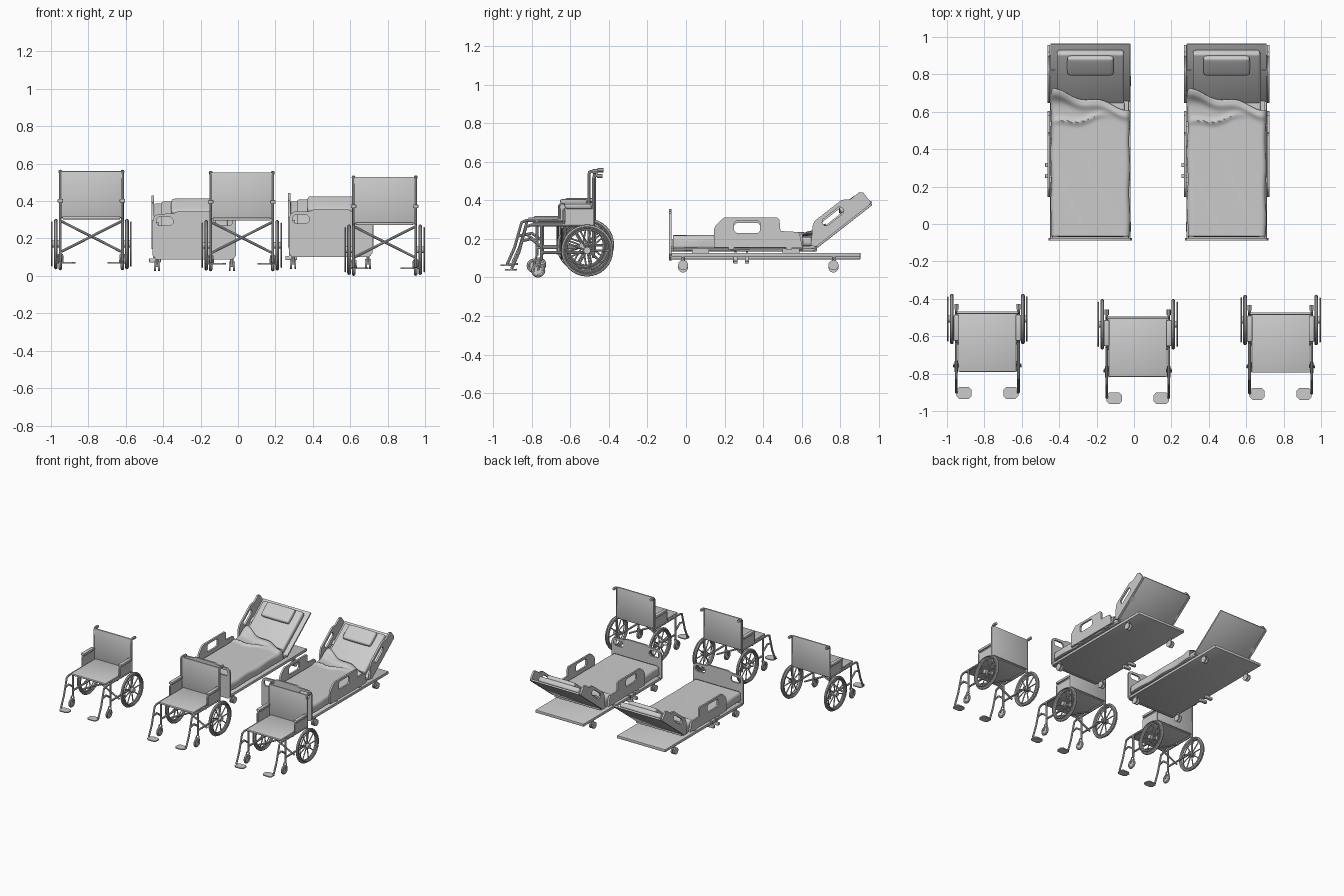
import bpy, bmesh, math
from mathutils import Matrix, Vector

if "Cube" in bpy.data.objects:
    bpy.data.objects.remove(bpy.data.objects["Cube"])

T = Matrix.Translation
SIDES = (-1, 1)

def box(name, M, lo, hi, bevel=0.0, seg=2):
    lo, hi = Vector(lo), Vector(hi)
    bm = bmesh.new()
    bmesh.ops.create_cube(bm, size=1)
    bmesh.ops.transform(bm, matrix=T((lo + hi) / 2) @ Matrix.Diagonal((*[abs(v) for v in hi - lo], 1)), verts=bm.verts)
    if bevel:
        bmesh.ops.bevel(bm, geom=bm.edges[:], offset=bevel, segments=seg, profile=0.5, affect='EDGES')
    bm.transform(M)
    me = bpy.data.meshes.new(name)
    bm.to_mesh(me)
    bm.free()
    ob = bpy.data.objects.new(name, me)
    bpy.context.collection.objects.link(ob)
    return ob

def curve_mesh(name, M, splines, cyclic, **props):
    cu = bpy.data.curves.new(name, 'CURVE')
    for k, v in props.items():
        setattr(cu, k, v)
    for pts in splines:
        sp = cu.splines.new('POLY')
        sp.points.add(len(pts) - 1)
        for p, c in zip(sp.points, pts):
            p.co = (*c, 1) if len(c) == 3 else (*c, 0, 1)
        sp.use_cyclic_u = cyclic
    ob = bpy.data.objects.new(name, cu)
    bpy.context.collection.objects.link(ob)
    bpy.ops.object.select_all(action='DESELECT')
    bpy.context.view_layer.objects.active = ob
    ob.select_set(True)
    bpy.ops.object.convert(target='MESH')
    ob = bpy.context.object
    ob.name = name
    ob.data.transform(M)
    return ob

def tube(name, M, splines, r, cyclic=False):
    return curve_mesh(name, M, splines, cyclic, dimensions='3D', bevel_depth=r,
                      bevel_resolution=2, use_fill_caps=True)

def plate(name, M, splines, t):
    # flat outline with holes, thickened along local z
    return curve_mesh(name, M, splines, True, dimensions='2D', fill_mode='BOTH', extrude=t / 2)

def ring(x, y, z, r, n=32):
    return [(x, y + r * math.cos(2 * math.pi * i / n), z + r * math.sin(2 * math.pi * i / n)) for i in range(n)]

def slot(x0, x1, y0, y1, c=0.012):
    return [(x0 + c, y0), (x1 - c, y0), (x1, y0 + c), (x1, y1 - c), (x1 - c, y1),
            (x0 + c, y1), (x0, y1 - c), (x0, y0 + c)]

def side_plane(x):   # outline (u, v) -> (y, z) at this x
    return Matrix(((0, 0, 1, x), (1, 0, 0, 0), (0, 1, 0, 0), (0, 0, 0, 1)))

def disc(name, M, x, y, z, r, t, n=24):
    return plate(name, M @ side_plane(x), [[p[1:] for p in ring(0, y, z, r, n)]], t)

def wheelchair(M):
    wy, wz = -0.508, 0.14
    # fabric seat and back
    box("seat", M, (-0.155, -0.79, 0.272), (0.155, -0.475, 0.288), 0.005)
    box("back_rest", M, (-0.165, -0.481, 0.28), (0.165, -0.467, 0.53), 0.005)
    # folding cross brace
    for s in SIDES:
        y = -0.63 + s * 0.008
        tube("cross_brace", M, [[(-s * 0.16, y, 0.262), (s * 0.16, y, 0.10)]], 0.007)
    for s in SIDES:
        # large wheel: tyre, rim, hand rim, spokes, hub
        x = s * 0.19
        tube("tyre", M, [ring(x, wy, wz, 0.125)], 0.010, True)
        tube("wheel_rim", M, [ring(x, wy, wz, 0.110)], 0.006, True)
        tube("hand_rim", M, [ring(s * 0.211, wy, wz, 0.117)], 0.004, True)
        tube("spokes", M, [[(x, wy, wz), p] for p in ring(x, wy, wz, 0.112, 9)], 0.0045)
        disc("wheel_hub", M, s * 0.19, wy, wz, 0.018, 0.045)
        # tubular side frame with push handle
        fx = s * 0.166
        tube("side_frame", M, [
            [(fx, -0.475, 0.10), (fx, -0.475, 0.515), (fx, -0.465, 0.527), (fx, -0.43, 0.527)],
            [(fx, -0.475, 0.272), (fx, -0.80, 0.272), (fx, -0.825, 0.262), (fx, -0.862, 0.13), (fx, -0.90, 0.045)],
            [(fx, -0.475, 0.13), (fx, -0.745, 0.13)],
            [(fx, -0.745, 0.272), (fx, -0.745, 0.09)],
            [(fx, -0.745, 0.16), (fx, -0.80, 0.20), (fx, -0.845, 0.19)],
            [(fx, wy, wz), (fx, -0.475, wz)]], 0.0075)
        tube("push_grip", M, [[(fx, -0.458, 0.527), (fx, -0.428, 0.527)]], 0.011)
        # arm rest with skirt guard
        tube("arm_frame", M, [[(fx, -0.63, 0.27), (fx, -0.63, 0.35), (fx, -0.615, 0.362), (fx, -0.475, 0.362)]], 0.006)
        box("arm_guard", M, (fx - 0.004, -0.622, 0.275), (fx + 0.004, -0.48, 0.355))
        box("arm_pad", M, (fx - 0.015, -0.625, 0.362), (fx + 0.015, -0.485, 0.382), 0.006)
        # front caster and fork
        tube("caster_tyre", M, [ring(fx, -0.762, 0.037, 0.028, 20)], 0.009, True)
        disc("caster_disc", M, fx, -0.762, 0.037, 0.026, 0.008)
        for d in SIDES:
            tube("caster_fork", M, [[(fx + d * 0.013, -0.762, 0.037), (fx + d * 0.011, -0.75, 0.082),
                                     (fx, -0.747, 0.09)]], 0.005)
        # foot plate
        a, b = sorted((s * 0.085, s * 0.166))
        plate("foot_plate", M @ T((0, 0, 0.04)), [slot(a, b, -0.935, -0.872, 0.015)], 0.008)

def top_z(y):
    # top of the mattress: flat, then rising with the back section
    d = (0.188 + (y - 0.626) * 0.78) - 0.205
    return 0.205 + (d + math.sqrt(d * d + 0.0004)) / 2

def blanket(M):
    nu, nv = 48, 64
    bm = bmesh.new()
    bmesh.ops.create_grid(bm, x_segments=nu, y_segments=nv, size=1)
    for v in bm.verts:
        u, t = v.co.x, (v.co.y + 1) / 2
        end = 0.665 - 0.065 * u + 0.012 * math.sin(7 * u) - 0.05 * max(0, -u - 0.75) * 4
        y = -0.068 + t * (end + 0.068)
        s = abs(u) * 0.265
        over = max(0, s - 0.185)
        ang = min(over / 0.025, math.pi / 2)
        x = min(s, 0.185) + 0.025 * math.sin(ang) + 0.004 * math.sin(y * 23 + u) * min(1, over * 20)
        drop = 0.025 * (1 - math.cos(ang)) + max(0, over - 0.039)
        edge = end - y
        fold = 0.014 * math.exp(-((edge - 0.03) / 0.02) ** 2)                      # turned over hem
        crease = 0.014 * math.exp(-((edge - 0.10 + 0.10 * u) / 0.014) ** 2) * max(0, math.cos(2 * u + 0.6))
        wave = 0.0025 * math.sin(9 * u + 14 * y) * t
        v.co = (math.copysign(x, u), y, top_z(y) + 0.008 - drop + (fold + crease + wave) * (1 - min(1, over * 12)))
    bm.transform(M)
    me = bpy.data.meshes.new("blanket")
    bm.to_mesh(me)
    bm.free()
    ob = bpy.data.objects.new("blanket", me)
    bpy.context.collection.objects.link(ob)
    so = ob.modifiers.new("thickness", 'SOLIDIFY')
    so.thickness = 0.006

def bed(M, rail_sides):
    # base plate, lifting blocks and deck
    box("base_plate", M, (-0.215, -0.085, 0.10), (0.215, 0.905, 0.122), 0.003)
    box("deck", M, (-0.205, -0.08, 0.142), (0.205, 0.68, 0.158), 0.003)
    for y in (0.03, 0.50):
        box("lift_block", M, (-0.17, y, 0.118), (0.17, y + 0.09, 0.145))
    box("mattress", M, (-0.185, -0.07, 0.157), (0.185, 0.655, 0.205), 0.015, 3)
    # foot board with two hand slots
    foot = [(-0.223, 0.115), (-0.205, 0.095), (0.205, 0.095), (0.223, 0.115), (0.223, 0.30), (0.215, 0.325),
            (0.195, 0.337), (0.11, 0.34), (0.09, 0.35), (-0.09, 0.35), (-0.11, 0.34), (-0.195, 0.337),
            (-0.215, 0.325), (-0.223, 0.30)]
    plate("foot_board", M @ T((0, -0.081, 0)) @ Matrix.Rotation(math.pi / 2, 4, 'X'),
          [foot, slot(-0.203, -0.115, 0.275, 0.32), slot(0.115, 0.203, 0.275, 0.32)], 0.014)
    # raised back section in its own tilted frame
    H = M @ T((0, 0.66, 0.142)) @ Matrix.Rotation(math.radians(38), 4, 'X')
    box("back_deck", H, (-0.213, 0, 0), (0.213, 0.39, 0.014), 0.003)
    box("back_mattress", H, (-0.18, 0.0, 0.014), (0.18, 0.36, 0.057), 0.014, 3)
    p = box("pillow", H, (-0.125, 0.228, 0.045), (0.125, 0.352, 0.088), 0.016, 2)
    p.modifiers.new("soft", 'SUBSURF').levels = 2
    blanket(M)
    # side rails
    mid = [(0.145, 0.15), (0.145, 0.245), (0.155, 0.265), (0.185, 0.295), (0.20, 0.305), (0.475, 0.305),
           (0.485, 0.295), (0.49, 0.235), (0.58, 0.23), (0.59, 0.22), (0.605, 0.15)]
    head = [(0.02, 0.0), (0.0, 0.02), (0.07, 0.095), (0.095, 0.11), (0.27, 0.11), (0.29, 0.10), (0.31, 0.085),
            (0.37, 0.085), (0.385, 0.07), (0.385, 0.01), (0.375, 0.0)]
    for s in rail_sides:
        plate("middle_rail", M @ side_plane(s * 0.222), [mid, slot(0.25, 0.385, 0.225, 0.288)], 0.014)
        plate("head_rail", H @ side_plane(s * 0.222), [head, slot(0.12, 0.25, 0.05, 0.09)], 0.014)
        for y in (0.22, 0.52):
            box("rail_bracket", M, (s * 0.19, y, 0.14), (s * 0.224, y + 0.03, 0.165))
        box("head_bracket", H, (s * 0.19, 0.18, 0.0), (s * 0.224, 0.22, 0.02))
    # casters
    for s in SIDES:
        for y in (-0.015, 0.715, 0.765)[::2]:
            x = s * 0.20
            tube("caster_stem", M, [[(x, y, 0.105), (x, y + 0.004, 0.055)]], 0.009)
            for d in SIDES:
                disc("bed_caster", M, x + d * 0.011, y, 0.058, 0.026, 0.010)
    # foot pedals on the left
    for y in (0.245, 0.305):
        box("pedal", M, (-0.242, y, 0.078), (-0.18, y + 0.022, 0.10), 0.003)
        box("pedal_arm", M, (-0.222, y + 0.006, 0.09), (-0.20, y + 0.016, 0.13))

for offset in ((-0.784, 0, 0.03), (0.02, -0.028, 0.024), (0.784, -0.005, 0)):
    wheelchair(T(offset))
bed(T((-0.233, 0, -0.006)), (-1,))
bed(T((0.495, 0, 0.006)), SIDES)

# smooth round parts, keep hard edges
bpy.ops.object.select_all(action='SELECT')
bpy.context.view_layer.objects.active = bpy.context.selected_objects[0]
bpy.ops.object.shade_smooth_by_angle(angle=math.radians(40))
